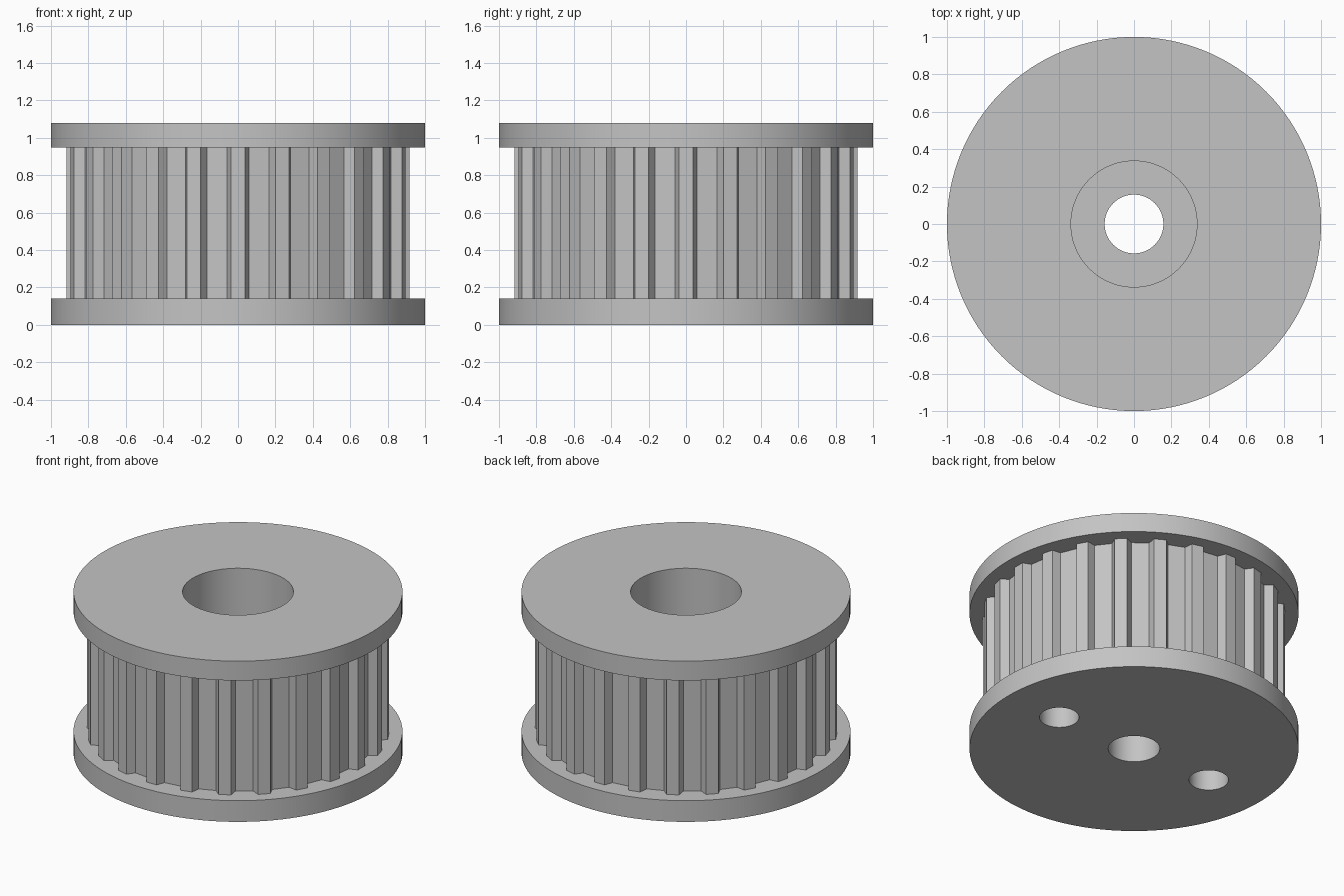
import bpy, bmesh, math
from mathutils import Matrix

default = bpy.data.objects.get("Cube")
if default:
    bpy.data.objects.remove(default, do_unlink=True)

# Main dimensions
TEETH = 24
TIP_R, ROOT_R = 0.917, 0.862
TIP_HALF, ROOT_HALF = 0.0375, 0.059
LOWER_TOP, UPPER_BOTTOM, HEIGHT = 0.142, 0.948, 1.078
POCKET_FLOOR = 0.3

grey = bpy.data.materials.new("plain grey")
colour = (0.55, 0.55, 0.55, 1)
grey.use_nodes = True
grey.diffuse_color = colour
grey.node_tree.nodes["Principled BSDF"].inputs["Base Color"].default_value = colour


def add_object(name, bm):
    bmesh.ops.recalc_face_normals(bm, faces=bm.faces)
    mesh = bpy.data.meshes.new(name)
    bm.to_mesh(mesh)
    bm.free()
    mesh.materials.append(grey)
    obj = bpy.data.objects.new(name, mesh)
    bpy.context.collection.objects.link(obj)
    return obj


def cylinder(name, radius, z0, z1, x=0, segments=128):
    bm = bmesh.new()
    bmesh.ops.create_cone(bm, cap_ends=True, segments=segments, radius1=radius,
                          radius2=radius, depth=z1 - z0,
                          matrix=Matrix.Translation((x, 0, (z0 + z1) / 2)))
    return add_object(name, bm)


def combine(target, other, operation):
    mod = target.modifiers.new(operation.lower(), "BOOLEAN")
    mod.operation = operation
    mod.solver = "EXACT"
    mod.object = other
    bpy.context.view_layer.objects.active = target
    bpy.ops.object.modifier_apply(modifier=mod.name)
    bpy.data.objects.remove(other, do_unlink=True)


# Toothed drum: trapezoid teeth around a core, reaching into both flanges
bm = bmesh.new()
outline = []
for i in range(TEETH):
    turn = Matrix.Rotation(math.tau * i / TEETH, 3, "Z")
    for r, t in ((ROOT_R, -ROOT_HALF), (TIP_R, -TIP_HALF),
                 (TIP_R, TIP_HALF), (ROOT_R, ROOT_HALF)):
        point = turn @ Matrix.Translation((r, t, 0)).to_translation()
        outline.append(bm.verts.new((point.x, point.y, LOWER_TOP - 0.05)))
base = bm.faces.new(outline)
top = bmesh.ops.extrude_face_region(bm, geom=[base], use_keep_orig=True)
moved = [v for v in top["geom"] if isinstance(v, bmesh.types.BMVert)]
bmesh.ops.translate(bm, verts=moved, vec=(0, 0, UPPER_BOTTOM - LOWER_TOP + 0.1))
pulley = add_object("toothed_pulley", bm)

# Flanges
combine(pulley, cylinder("lower_flange", 1, 0, LOWER_TOP), "UNION")
combine(pulley, cylinder("upper_flange", 1, UPPER_BOTTOM, HEIGHT), "UNION")

# Centre bore, wide pocket from the top, two blind holes from below
combine(pulley, cylinder("bore", 0.157, -0.1, HEIGHT + 0.1, segments=64), "DIFFERENCE")
combine(pulley, cylinder("pocket", 0.337, POCKET_FLOOR, HEIGHT + 0.1, segments=96), "DIFFERENCE")
for side in (-1, 1):
    combine(pulley, cylinder("mounting_hole", 0.12, -0.1, 0.4, x=0.593 * side, segments=48),
            "DIFFERENCE")

# Smooth round walls, crisp edges
bpy.ops.object.select_all(action="DESELECT")
pulley.select_set(True)
bpy.context.view_layer.objects.active = pulley
bpy.ops.object.shade_smooth_by_angle(angle=math.radians(12))
